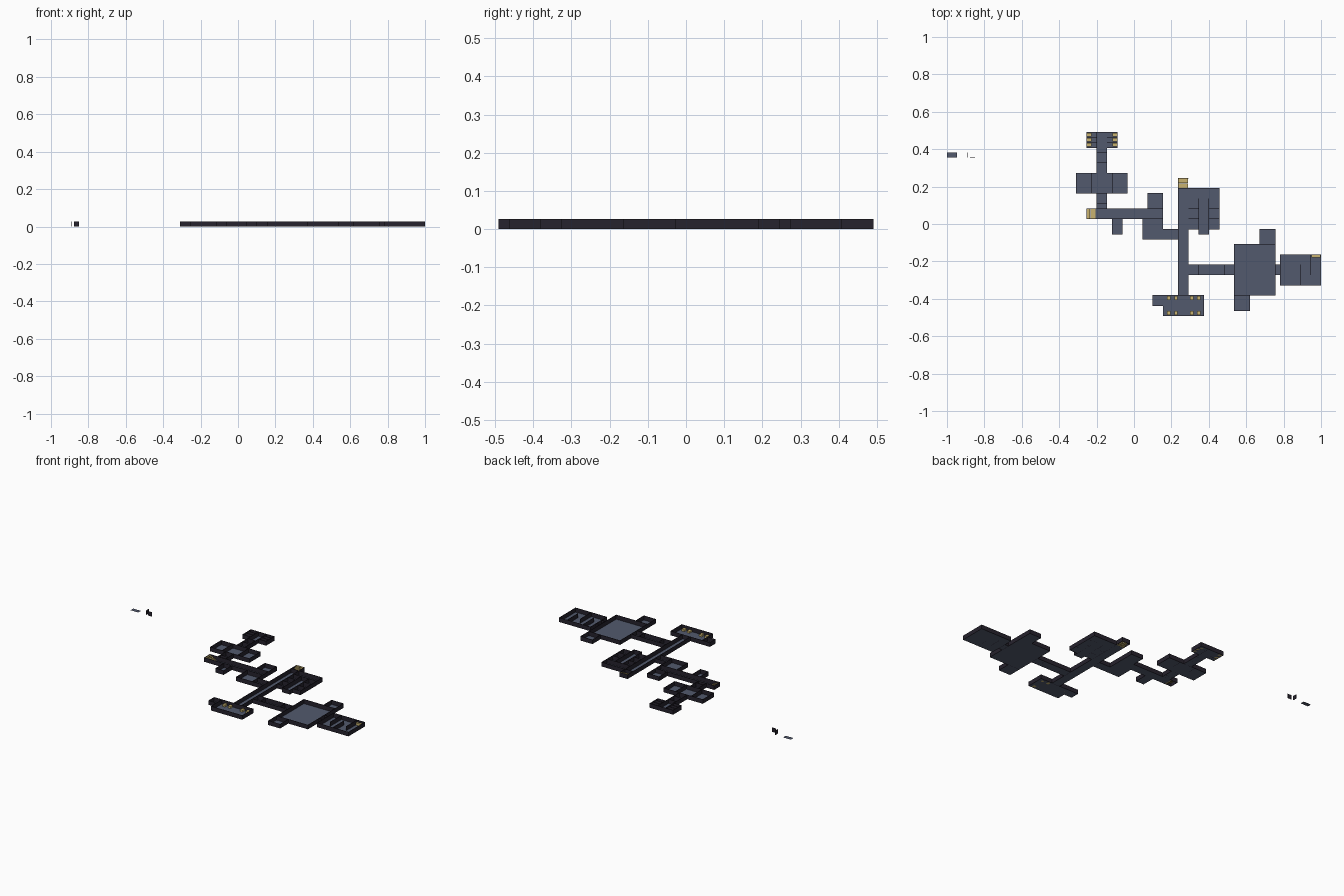
import bpy, bmesh

if "Cube" in bpy.data.objects:
    bpy.data.objects.remove(bpy.data.objects["Cube"])

U = 0.02725              # one floor tile
X0, Y0 = -0.308, -0.4905  # tile-grid origin (lower left of the plan)
H = 0.0272               # wall height
T = 0.0022               # wall thickness


def material(name, rgb):
    m = bpy.data.materials.new(name)
    m.diffuse_color = (*rgb, 1)
    m.use_nodes = True
    m.node_tree.nodes["Principled BSDF"].inputs["Base Color"].default_value = m.diffuse_color
    return m


SLATE = material("slate floor", (0.085, 0.102, 0.155))
DARK = material("dark wall", (0.019, 0.016, 0.026))
GOLD = material("pale gold", (0.58, 0.45, 0.16))


def gx(i):
    return X0 + i * U


def gy(j):
    return Y0 + j * U


def make(name, mat, fill):
    bm = bmesh.new()
    fill(bm)
    me = bpy.data.meshes.new(name)
    bm.to_mesh(me)
    bm.free()
    me.materials.append(mat)
    ob = bpy.data.objects.new(name, me)
    bpy.context.collection.objects.link(ob)
    return ob


def box(bm, x0, x1, y0, y1, z0, z1):
    vs = bmesh.ops.create_cube(bm, size=1)["verts"]
    for v in vs:
        v.co = (x1 if v.co.x > 0 else x0, y1 if v.co.y > 0 else y0, z1 if v.co.z > 0 else z0)


def plate(bm, x0, x1, y0, y1, z=0.0):
    bm.faces.new([bm.verts.new(p) for p in
                  ((x0, y0, z), (x1, y0, z), (x1, y1, z), (x0, y1, z))])


# Rooms as tile rectangles: i0, j0, i1, j1
halls = [(4, 32, 6, 36), (4, 30, 6, 32), (4, 28, 6, 30), (4, 22, 6, 24), (4, 21, 6, 22),
         (4, 19, 17, 21), (17, 15, 20, 17), (20, 4, 22, 25), (22, 23, 28, 25),
         (24, 16, 26, 23), (22, 8, 24, 10), (24, 8, 29, 10), (29, 8, 31, 10), (39, 8, 40, 10)]
rooms = [(0, 24, 3, 28), (3, 24, 7, 28), (7, 24, 10, 28),
         (14, 21, 17, 24), (7, 16, 9, 19), (13, 15, 17, 19),
         (31, 4, 39, 14), (36, 14, 39, 17), (31, 1, 34, 4), (40, 6, 48, 12),
         (17, 0, 25, 4), (15, 2, 17, 4)]
cells = [(i, 33 + k, i + 2, 34 + k) for i in (2, 6) for k in range(3)]
cells += [(22, j, 24, j + 2) for j in (17, 19, 21)] + [(26, j, 28, j + 2) for j in (17, 19, 21)]
stairwells = [(2, 19, 4, 21), (20, 25, 22, 27)]
floors = {"hall_floors": halls, "room_floors": rooms, "cell_floors": cells}

for name, rects in floors.items():
    def fill(bm, rects=rects):
        for a, b, c, d in rects:
            plate(bm, gx(a), gx(c), gy(b), gy(d))
    make(name, SLATE, fill)

# Walls: every room outline, shared edges kept once and merged into straight runs
edges = set()
for a, b, c, d in halls + rooms + cells + stairwells:
    for i in range(a, c):
        edges |= {("h", b, i), ("h", d, i)}
    for j in range(b, d):
        edges |= {("v", a, j), ("v", c, j)}
# open ends: corridor meeting the stair foot
edges -= {("v", 4, 19), ("v", 4, 20)}
# staggered partitions in the far east room
edges |= {("v", 42, j) for j in range(8, 12)}
edges |= {("v", 44, j) for j in range(6, 10)}
edges |= {("v", 46, j) for j in range(8, 12)}


def fill_walls(bm):
    for axis, line, start in sorted(edges):
        if (axis, line, start - 1) in edges:
            continue
        end = start
        while (axis, line, end) in edges:
            end += 1
        h = T / 2
        if axis == "h":
            box(bm, gx(start) - h, gx(end) + h, gy(line) - h, gy(line) + h, 0, H)
        else:
            box(bm, gx(line) - h, gx(line) + h, gy(start) - h, gy(end) + h, 0, H)


make("walls", DARK, fill_walls)


# Stairs climbing out of the plan at the two stairwells
def fill_west_stairs(bm):
    n = 5
    for k in range(n):
        box(bm, gx(2 + 0.34 * (n - 1 - k)) + T / 2, gx(2 + 0.34 * (n - k)),
            gy(19) + T, gy(21) - T, H * 0.9 * k / n, H * 0.9 * (k + 1) / n)


def fill_north_stairs(bm):
    n = 6
    for k in range(n):
        box(bm, gx(20) + T, gx(22) - T, gy(25 + 2 * k / n), gy(25 + 2 * (k + 1) / n) - T / 4,
            H * 0.95 * k / n, H * 0.95 * (k + 1) / n)


make("west_stairs", GOLD, fill_west_stairs)
make("north_stairs", GOLD, fill_north_stairs)
make("west_landing", SLATE, lambda bm: plate(bm, gx(3.7), gx(4), gy(19), gy(21)))


# Bunks in the small cells, benches in the south hall, shelf in the east room
def fill_bunks(bm):
    for k in range(3):
        for i in (2.08, 7.05):
            box(bm, gx(i), gx(i + 0.87), gy(33.2 + k), gy(33.85 + k), 0, 0.012)


def fill_benches(bm):
    for i in (17.8, 19.2, 22.3, 23.7):
        for j in (0.15, 3.05):
            box(bm, gx(i), gx(i + 0.65), gy(j), gy(j + 0.8), 0, 0.012)


make("bunks", GOLD, fill_bunks)
make("benches", GOLD, fill_benches)
make("shelf", GOLD, lambda bm: box(bm, gx(46.1), gx(47.9), gy(11.45), gy(11.9), 0, 0.014))

# Loose spare pieces lying off to the west: floor tile, end panel, door panel
make("spare_floor", SLATE, lambda bm: plate(bm, -1.0, -0.946, 0.356, 0.383))
make("spare_end_panel", DARK, lambda bm: box(bm, -0.892, -0.890, 0.356, 0.383, 0, H))
make("spare_door_panel", DARK, lambda bm: box(bm, -0.876, -0.849, 0.355, 0.357, 0, H))
